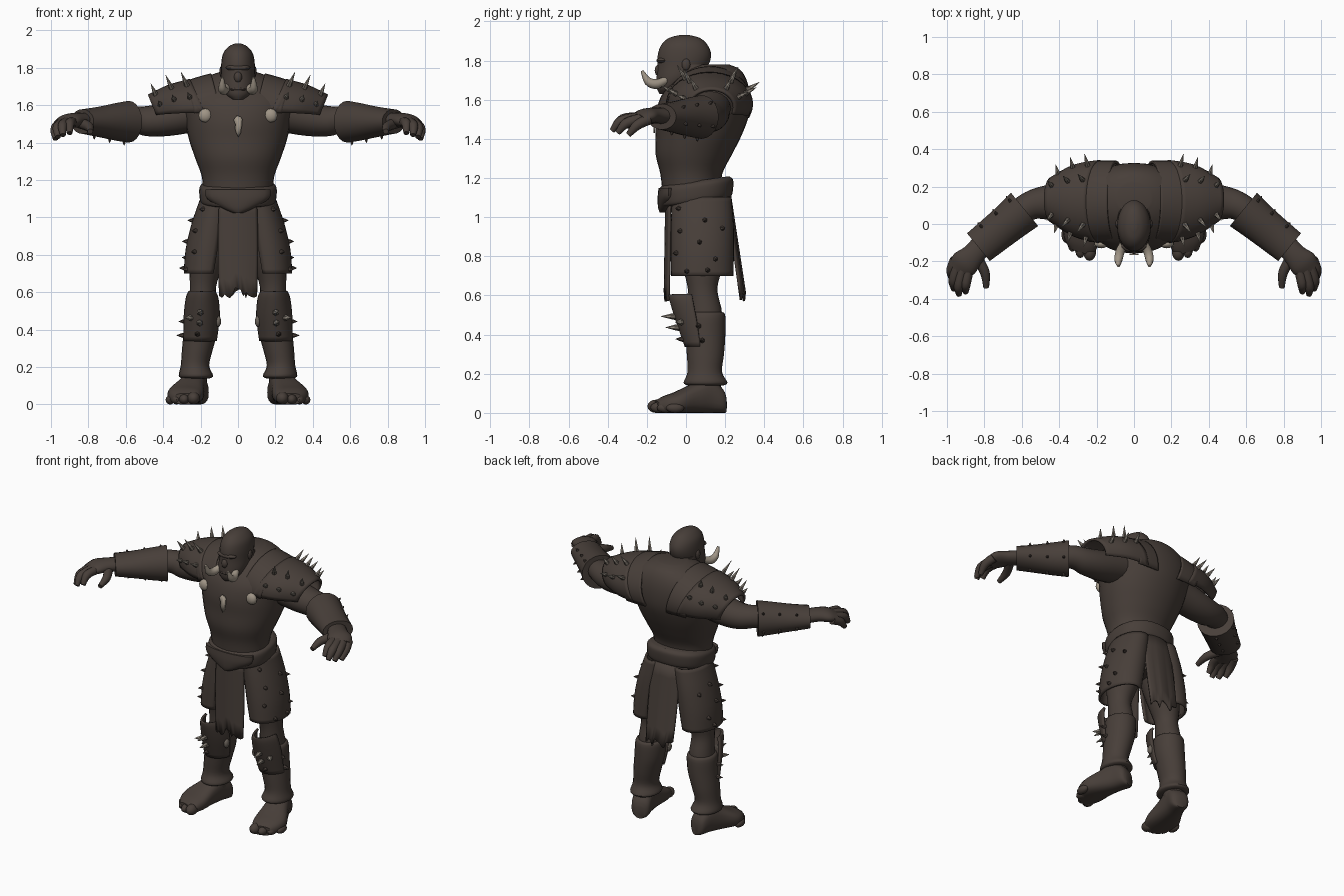
import bpy, bmesh, math, random
from mathutils import Vector, Matrix

if "Cube" in bpy.data.objects:
    bpy.data.objects.remove(bpy.data.objects["Cube"])

random.seed(4)
X, Y, Z = Vector((1, 0, 0)), Vector((0, 1, 0)), Vector((0, 0, 1))


def material(name, rgb):
    m = bpy.data.materials.new(name)
    m.diffuse_color = (*rgb, 1)
    m.use_nodes = True
    m.node_tree.nodes["Principled BSDF"].inputs["Base Color"].default_value = m.diffuse_color
    return m


HIDE = material("dark brown", (0.064, 0.049, 0.041))
BONE = material("bone", (0.35, 0.30, 0.24))
HORN = material("dark horn", (0.14, 0.12, 0.10))
TIP = material("pale horn", (0.31, 0.275, 0.23))


def finish(name, bm, mat, mirror=False, thick=0, angle=40):
    me = bpy.data.meshes.new(name)
    bm.to_mesh(me)
    bm.free()
    me.materials.append(mat)
    if angle:
        for p in me.polygons:
            p.use_smooth = True
        me.set_sharp_from_angle(angle=math.radians(angle))
    ob = bpy.data.objects.new(name, me)
    bpy.context.collection.objects.link(ob)
    if thick:
        s = ob.modifiers.new("thickness", 'SOLIDIFY')
        s.thickness, s.offset = thick, 0
    if mirror:
        ob.modifiers.new("mirror", 'MIRROR')
    return ob


def loft(name, rings, mat=HIDE, axis=Z, ref=Y, n=20, sub=4, power=2.0,
         arc=None, mirror=False, thick=0):
    """Skin smooth rings (x, y, z, half width, half depth); returns a surface sampler."""
    R = [Vector(r) for r in rings]
    last = len(R) - 1

    def ring(t):
        i = min(int(t), last - 1)
        f = t - i
        a, b, c, d = (R[max(0, min(last, k))] for k in (i - 1, i, i + 1, i + 2))
        q = 0.5 * (2 * b + (c - a) * f + (2 * a - 5 * b + 4 * c - d) * f * f
                   + (3 * b - a - 3 * c + d) * f ** 3)
        tan = axis if axis else ((c - a).to_3d() * (1 - f) + (d - b).to_3d() * f)
        tan = tan.normalized()
        u = ref.cross(tan).normalized()
        return q.to_3d(), max(q[3], .001), max(q[4], .001), u, tan.cross(u)

    def at(t, deg):
        c, a, b, u, v = ring(t)
        co, si = math.cos(math.radians(deg)), math.sin(math.radians(deg))
        k = 2 / power
        p = c + u * a * math.copysign(abs(co) ** k, co) + v * b * math.copysign(abs(si) ** k, si)
        return p, (u * co / a + v * si / b).normalized()

    lo, hi = arc or (0, 360)
    cols = n + 1 if arc else n
    bm = bmesh.new()
    grid = [[bm.verts.new(at(i / sub, lo + (hi - lo) * j / n)[0]) for j in range(cols)]
            for i in range(last * sub + 1)]
    for r0, r1 in zip(grid, grid[1:]):
        for j in range(n):
            k = (j + 1) % cols
            bm.faces.new((r0[j], r0[k], r1[k], r1[j]))
    if not arc:
        bm.faces.new(grid[0][::-1])
        bm.faces.new(grid[-1])
    bmesh.ops.recalc_face_normals(bm, faces=bm.faces)
    finish(name, bm, mat, mirror, thick)
    return at


def tube(name, pts, radii, mat=HIDE, ref=Z, mirror=True):
    return loft(name, [(*p, r, r) for p, r in zip(pts, radii)], mat, None, ref, 10, 4, mirror=mirror)


def blob(name, loc, size, mat=HIDE, mirror=False):
    bm = bmesh.new()
    bmesh.ops.create_uvsphere(bm, u_segments=14, v_segments=8, radius=1,
                              matrix=Matrix.LocRotScale(Vector(loc), None, Vector(size)))
    finish(name, bm, mat, mirror)


def spikes(name, items, mat, tip):
    """Two-part cones given as ((position, direction), length, radius)."""
    bm = bmesh.new()
    for (p, d), ln, r in items:
        rot = d.to_track_quat('Z', 'Y').to_matrix().to_4x4()
        for z0, z1, r0, r1, idx in ((-.008, ln * .35, r, r * .62, 0), (ln * .35, ln - .008, r * .62, .001, 1)):
            old = set(bm.faces)
            bmesh.ops.create_cone(bm, cap_ends=True, segments=6, radius1=r0, radius2=r1, depth=z1 - z0,
                                  matrix=Matrix.Translation(p + d * (z0 + z1) / 2) @ rot)
            for f in set(bm.faces) - old:
                f.material_index = idx
    finish(name, bm, mat, True, angle=0).data.materials.append(tip)


# Torso and pelvis
loft("torso", [(0, .03, 1.12, .185, .15), (0, .027, 1.22, .194, .158), (0, .04, 1.32, .23, .195),
               (0, .065, 1.42, .263, .22), (0, .083, 1.52, .283, .238), (0, .1, 1.62, .3, .226),
               (0, .125, 1.70, .25, .185), (0, .14, 1.755, .16, .135), (0, .14, 1.78, .09, .08)],
     n=32, power=2.08)
loft("pelvis", [(0, .075, .9, .1, .09), (0, .07, .98, .17, .13), (0, .05, 1.14, .18, .15)])

# Head
loft("head", [(0, -.1, 1.63, .03, .035), (0, -.085, 1.66, .066, .064), (0, -.05, 1.71, .086, .1),
              (0, -.018, 1.77, .09, .128), (0, -.008, 1.83, .089, .136), (0, -.008, 1.88, .078, .118),
              (0, -.008, 1.915, .048, .08), (0, -.008, 1.93, .015, .025)], n=24)
loft("neck", [(0, .06, 1.62, .11, .12), (0, .03, 1.78, .085, .09)])
blob("brow", (0, -.118, 1.8), (.068, .033, .018))
blob("nose", (0, -.14, 1.75), (.022, .02, .03))
blob("lower_lip", (0, -.125, 1.685), (.05, .028, .014))
blob("ear", (.088, 0, 1.78), (.012, .022, .03), mirror=True)
tube("tusk", [(.055, -.1, 1.7), (.075, -.15, 1.68), (.084, -.195, 1.695), (.083, -.225, 1.748)],
     (.02, .025, .021, .007), BONE, X)

# Upper arms, bracers and hands
loft("upper_arm", [(.22, .12, 1.56, .11, .1), (.38, .12, 1.525, .1, .09), (.49, .112, 1.515, .088, .08),
                   (.57, .09, 1.525, .075, .07), (.66, .02, 1.52, .075, .07)],
     axis=None, ref=Z, mirror=True)
bracer = loft("bracer", [(.585, .078, 1.512, .115, .112), (.66, .015, 1.511, .106, .099),
                         (.75, -.058, 1.511, .1, .08), (.832, -.124, 1.513, .096, .066)],
              axis=Vector((.77, -.63, 0)), ref=Z, mirror=True)
loft("palm", [(.8, -.095, 1.515, .058, .042), (.86, -.165, 1.52, .062, .04), (.905, -.21, 1.515, .076, .038),
              (.935, -.25, 1.5, .064, .028)], axis=None, ref=Z, mirror=True)
fingers = {"little_finger": [(.955, -.19, 1.5), (.978, -.25, 1.47), (.976, -.295, 1.42)],
           "ring_finger": [(.94, -.22, 1.505), (.966, -.305, 1.48), (.963, -.35, 1.43)],
           "middle_finger": [(.915, -.235, 1.51), (.938, -.335, 1.49), (.936, -.378, 1.44)],
           "index_finger": [(.885, -.24, 1.51), (.9, -.325, 1.5), (.9, -.365, 1.45)],
           "thumb": [(.845, -.17, 1.505), (.797, -.26, 1.485), (.79, -.34, 1.46)]}
for name, pts in fingers.items():
    tube(name, pts, (.029, .026, .015))
spikes("bracer_studs", [(bracer(t, a), .026, .011) for t in (.4, 1.3, 2.2) for a in (-90, -25, 40)], HIDE, HIDE)

# Shoulder armour: two overlapping arched plates per side, leaning outward
loft("inner_shoulder_plate", [(.095, .12, 1.58, .212, .19), (.16, .12, 1.575, .212, .178),
                              (.235, .118, 1.568, .208, .162)],
     axis=Vector((.97, 0, -.25)), ref=Z, arc=(-22, 184), mirror=True, thick=.014)
plate = loft("outer_shoulder_plate", [(.185, .12, 1.578, .216, .172), (.315, .125, 1.572, .187, .142),
                                      (.438, .13, 1.56, .115, .1)],
             axis=Vector((.91, 0, -.41)), ref=Z, arc=(-22, 186), mirror=True, thick=.014)
spikes("shoulder_spikes", [(plate(t, a), ln, .017) for t, a, ln in
                           [(.3, 28, .09), (.9, 25, .08), (1.5, 25, .07), (.3, 58, .085), (.9, 58, .08),
                            (1.6, 58, .07), (.3, 125, .105), (.9, 122, .1), (1.6, 122, .085),
                            (.4, 155, .075), (1.0, 155, .07), (1.6, 158, .06)]], HORN, TIP)

# Chest ornaments
blob("chest_bone_disc", (.175, -.106, 1.545), (.037, .024, .037), BONE, True)
bm = bmesh.new()
charm = [(-.006, .058), (.016, .05), (.023, .038), (.022, .01), (.018, -.01), (.015, -.035), (.002, -.058),
         (-.01, -.035), (-.016, -.012), (-.014, .01), (-.024, .035)]
bm.faces.new([bm.verts.new((x, -.162, 1.487 + z)) for x, z in charm])
finish("chest_charm", bm, BONE, thick=.009)

# Belt, higher at the back, with a drooping front flap
loft("belt", [(0, .05, 1.075, .18, .165), (0, .05, 1.085, .2, .185), (0, .05, 1.125, .207, .193),
              (0, .05, 1.165, .204, .192), (0, .05, 1.185, .18, .172)],
     axis=Vector((0, -.14, 1)), n=32, power=2.3)
loft("belt_flap", [(0, -.1, 1.025, .03, .035), (0, -.1, 1.05, .085, .043), (0, -.09, 1.1, .165, .055),
                   (0, -.09, 1.15, .175, .05)])


def tabard(name, y0, y1, bend):
    """Hanging cloth with a torn hem."""
    bm = bmesh.new()
    n, rows = 14, 6
    hem = [.59 + random.uniform(-.025, .04) for _ in range(n + 1)]
    grid = []
    for i in range(rows + 1):
        f = i / rows
        grid.append([bm.verts.new(((2 * j / n - 1) * (.098 + .008 * math.sin(f * 3)),
                                   y0 + (y1 - y0) * f + bend * (2 * j / n - 1) ** 2,
                                   1.11 * (1 - f) + hem[j] * f)) for j in range(n + 1)])
    for a, b in zip(grid, grid[1:]):
        for j in range(n):
            bm.faces.new((a[j], a[j + 1], b[j + 1], b[j]))
    finish(name, bm, HIDE, thick=.012)


tabard("front_tabard", -.1, -.108, .02)
tabard("back_tabard", .225, .3, -.02)

# Thigh armour
tasset = loft("thigh_guard", [(.105, .08, 1.1, .09, .145), (.135, .083, .97, .105, .153),
                              (.16, .083, .83, .113, .155), (.178, .083, .7, .105, .152)],
              arc=(-115, 115), mirror=True, thick=.014)
spikes("thigh_guard_spikes", [(tasset(t, a), .042, .017) for t, a in
                              [(.5, -50), (.9, 5), (1.3, -45), (1.7, -5), (2.1, -55), (2.3, 25),
                               (2.75, -30), (2.7, 10), (1.2, 40)]], HIDE, HIDE)

# Legs, shin armour and feet
loft("leg", [(.09, .075, 1.0, .085, .12), (.135, .08, .88, .1, .125), (.17, .085, .74, .09, .1),
             (.187, .085, .63, .07, .075), (.19, .1, .5, .075, .085), (.215, .1, .3, .065, .075),
             (.23, .11, .1, .062, .07)], mirror=True)
shin = loft("shin_guard", [(.225, .1, .14, .075, .09), (.225, .1, .155, .092, .112), (.23, .096, .21, .076, .088),
                           (.216, .099, .3, .083, .095), (.198, .1, .4, .092, .101),
                           (.191, .1, .5, .091, .1), (.19, .1, .515, .07, .08)], mirror=True)
knee = loft("knee_plate", [(.203, .1, .34, .086, .1), (.194, .09, .47, .093, .135),
                           (.192, .076, .57, .083, .152), (.193, .07, .605, .066, .152)],
            arc=(-165, -15), mirror=True, thick=.014)
blob("knee_boss", (.106, .03, .445), (.016, .022, .03), HORN, True)
spikes("shin_spikes", [(knee(t, a), ln, .021) for t, a, ln in
                       [(1.2, -85, .085), (.75, -85, .08), (.95, -55, .06)]], HORN, TIP)
spikes("shin_side_spikes", [(shin(t, a), .045, .016) for t, a in
                            [(4.4, -20), (3.7, -10)]] + [(knee(.35, -80), .05, .018)], HIDE, HIDE)

d = Vector((.29, -.957, 0)).normalized()
side = Z.cross(d)
heel = Vector((.206, .2, 0))
loft("foot", [(*(heel + d * t + side * off + Z * h / 2), w, h / 2) for t, off, w, h in
              ((0, 0, .03, .08), (.02, 0, .058, .125), (.09, 0, .066, .18), (.17, 0, .08, .15),
               (.26, -.002, .1, .108), (.32, -.014, .088, .085), (.36, -.03, .062, .06))],
     axis=d, ref=Z, power=2.6, mirror=True)
for i, (off, r, ln) in enumerate([(-.072, .034, .345), (-.02, .028, .345), (.03, .026, .325), (.076, .025, .29)]):
    p = heel + d * ln + side * off
    blob("toe_%d" % (i + 1), (p.x, p.y, r), (r, .046, r), mirror=True)
